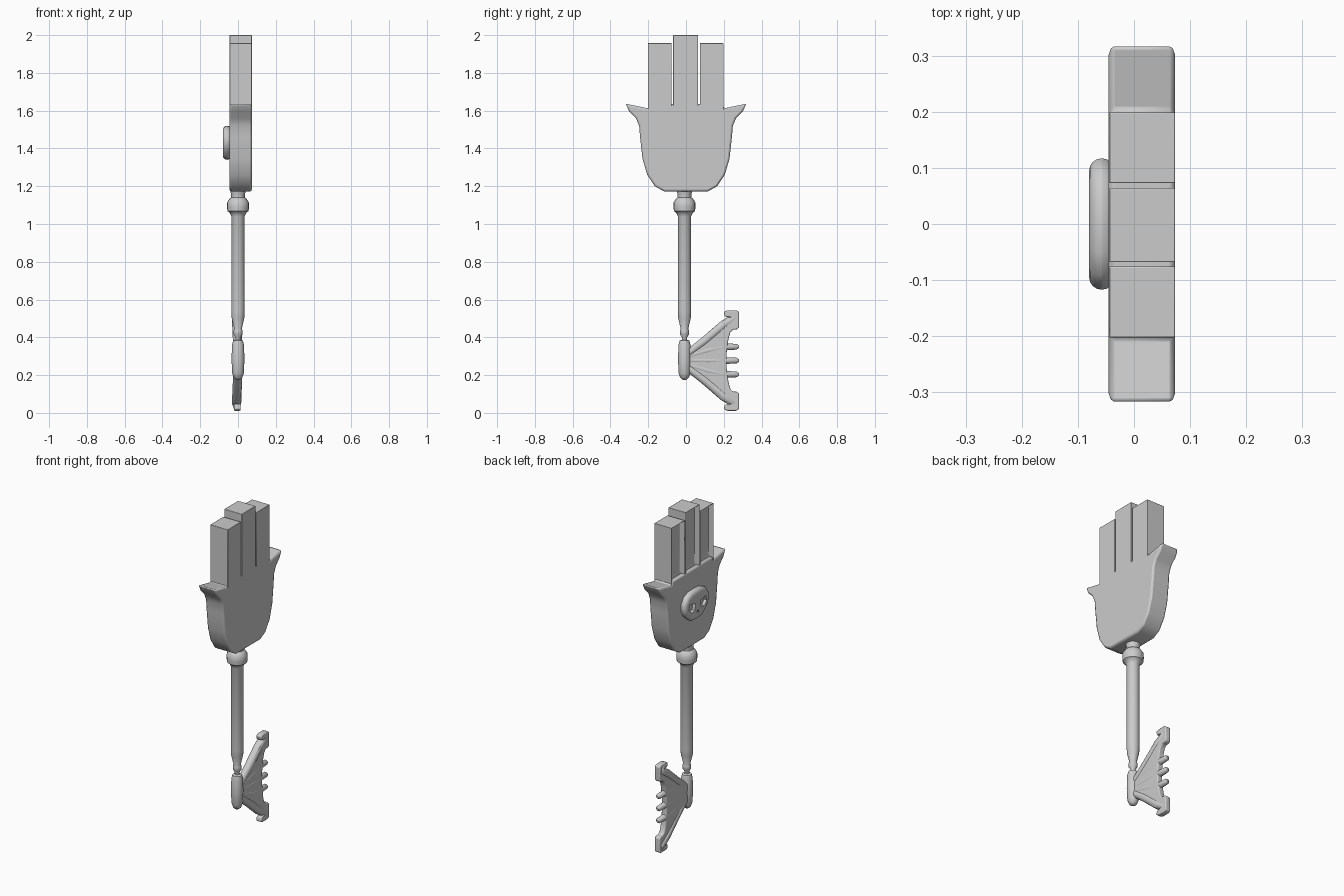
import bpy, bmesh, math
from mathutils import Vector

if "Cube" in bpy.data.objects:
    bpy.data.objects.remove(bpy.data.objects["Cube"], do_unlink=True)

grey = bpy.data.materials.new("plain_grey")
grey.use_nodes = True
COLOUR = (0.6, 0.6, 0.6, 1)
grey.diffuse_color = COLOUR
grey.node_tree.nodes["Principled BSDF"].inputs["Base Color"].default_value = COLOUR


def make_object(name, bm):
    bmesh.ops.recalc_face_normals(bm, faces=bm.faces)
    mesh = bpy.data.meshes.new(name)
    bm.to_mesh(mesh)
    bm.free()
    obj = bpy.data.objects.new(name, mesh)
    bpy.context.collection.objects.link(obj)
    mesh.materials.append(grey)
    return obj


def smooth(obj, angle=35):
    bpy.ops.object.select_all(action="DESELECT")
    obj.select_set(True)
    bpy.context.view_layer.objects.active = obj
    bpy.ops.object.shade_smooth_by_angle(angle=math.radians(angle))


def bevel(obj, width, segments):
    mod = obj.modifiers.new("Bevel", "BEVEL")
    mod.width, mod.segments = width, segments
    mod.limit_method, mod.angle_limit = "ANGLE", math.radians(40)


def prism(name, outline, x0, x1):
    """Extrude a (y, z) outline along x."""
    bm = bmesh.new()
    face = bm.faces.new([bm.verts.new((x0, y, z)) for y, z in outline])
    top = bmesh.ops.extrude_face_region(bm, geom=[face])["geom"]
    verts = [v for v in top if isinstance(v, bmesh.types.BMVert)]
    bmesh.ops.translate(bm, verts=verts, vec=(x1 - x0, 0, 0))
    return make_object(name, bm)


def lathe(name, profile, y, sides=20):
    """Revolve a (radius, z) profile about a vertical axis."""
    bm = bmesh.new()
    rings = [[bm.verts.new((r * math.cos(t * math.tau / sides),
                            y + r * math.sin(t * math.tau / sides), z))
              for t in range(sides)] for r, z in profile]
    for low, high in zip(rings, rings[1:]):
        for i in range(sides):
            j = (i + 1) % sides
            bm.faces.new((low[i], low[j], high[j], high[i]))
    bm.faces.new(rings[0])
    bm.faces.new(rings[-1])
    smooth(make_object(name, bm), 40)


# Palm with two pointed thumbs
BACK, FRONT = -0.045, 0.073
side = [(0.115, 1.172), (0.165, 1.2), (0.205, 1.26), (0.23, 1.344), (0.243, 1.46),
        (0.248, 1.52), (0.265, 1.56), (0.3, 1.595), (0.32, 1.637), (0.2, 1.612), (0.195, 1.635)]
palm = prism("palm", side + [(-y, z) for y, z in reversed(side)], BACK, FRONT)
bevel(palm, 0.01, 2)
smooth(palm, 30)

# Three fingers with a sunken panel on the back face
for name, y, width, top in (("right_finger", -0.139, 0.126, 1.957),
                            ("middle_finger", -0.002, 0.132, 2.0),
                            ("left_finger", 0.136, 0.126, 1.957)):
    bm = bmesh.new()
    bmesh.ops.create_cube(bm, size=1)
    low = 1.57
    for v in bm.verts:
        v.co = Vector(((BACK + FRONT) / 2 + v.co.x * (FRONT - BACK),
                       y + v.co.y * width, (low + top) / 2 + v.co.z * (top - low)))
    panel = min(bm.faces, key=lambda f: f.calc_center_median().x)
    bmesh.ops.inset_region(bm, faces=[panel], thickness=0.024)
    for v in panel.verts:
        v.co.x += 0.025
        if v.co.z < 1.7:
            v.co.z = 1.655
    # the frame edge sits on the surface, so double the rim for upright walls
    bmesh.ops.inset_region(bm, faces=[panel], thickness=0.003)
    finger = make_object(name, bm)
    bevel(finger, 0.009, 2)
    smooth(finger, 30)

# Skull badge on the back of the palm
half = [(0.0, 1.52), (0.05, 1.518), (0.092, 1.5), (0.117, 1.462), (0.117, 1.42),
        (0.098, 1.385), (0.07, 1.36), (0.045, 1.343), (0.0, 1.34)]
skull = prism("skull_badge", half + [(-y, z) for y, z in half[-2:0:-1]], -0.08, -0.035)
bevel(skull, 0.022, 4)
smooth(skull, 50)
sockets = [[(-0.022, 1.445), (-0.075, 1.455), (-0.085, 1.425), (-0.062, 1.4), (-0.03, 1.405)],
           [(0.022, 1.445), (0.075, 1.455), (0.085, 1.425), (0.062, 1.4), (0.03, 1.405)],
           [(0.0, 1.4), (0.012, 1.38), (-0.012, 1.38)]]
for i, outline in enumerate(sockets):
    cutter = prism("socket_cutter_%d" % i, outline, -0.1, -0.062)
    cutter.hide_render = True
    cutter.hide_set(True)
    cutter.display_type = "WIRE"
    cut = skull.modifiers.new("Socket", "BOOLEAN")
    cut.operation, cut.object, cut.solver = "DIFFERENCE", cutter, "EXACT"

# Shaft with collar, and the bulb below it
AXIS = -0.008
lathe("shaft", [(0.014, 0.37), (0.014, 0.4), (0.024, 0.415), (0.024, 0.435), (0.02, 0.445),
                (0.033, 0.5), (0.035, 0.54), (0.035, 1.04), (0.044, 1.06), (0.056, 1.068),
                (0.058, 1.09), (0.057, 1.115), (0.044, 1.135), (0.036, 1.14),
                (0.036, 1.155), (0.042, 1.18)], AXIS)
lathe("bulb", [(0.008, 0.175), (0.022, 0.185), (0.031, 0.21), (0.034, 0.28),
               (0.032, 0.36), (0.026, 0.382), (0.012, 0.388)], AXIS)

# Fan-shaped bit: web plate with hooked ends
MID = 0.277
edge = [(0.0, 0.05), (0.06, 0.085), (0.13, 0.155), (0.19, 0.21), (0.226, 0.24), (0.23, 0.228),
        (0.205, 0.234), (0.2, 0.258), (0.22, 0.266), (0.265, 0.266), (0.281, 0.258),
        (0.281, 0.175), (0.268, 0.165), (0.25, 0.165), (0.235, 0.15), (0.225, 0.115), (0.215, 0.04)]
edge[4] = (0.218, 0.22)
web = prism("bit_web", [(y, MID + z) for y, z in edge] +
            [(y, MID - z) for y, z in reversed(edge)], -0.021, 0.014)
bevel(web, 0.009, 3)
smooth(web, 60)


def rib(name, points, radii):
    curve = bpy.data.curves.new(name, "CURVE")
    curve.dimensions = "3D"
    curve.bevel_depth, curve.bevel_resolution = 1.0, 3
    curve.use_fill_caps = True
    curve.materials.append(grey)
    spline = curve.splines.new("POLY")
    spline.points.add(len(points) - 1)
    for p, co, r in zip(spline.points, points, radii):
        p.co, p.radius = (*co, 1), r
        
    spline.use_smooth = True
    obj = bpy.data.objects.new(name, curve)
    bpy.context.collection.objects.link(obj)


# Ribs fanning out: three short prongs and two thick outer arms
for name, dz in (("lower_prong", -0.073), ("middle_prong", 0), ("upper_prong", 0.073)):
    rib(name, [(0, 0.01, MID + dz * 0.3), (-0.003, 0.12, MID + dz * 0.75),
               (-0.004, 0.2, MID + dz), (-0.004, 0.268, MID + dz), (-0.004, 0.28, MID + dz)],
        [0.016, 0.02, 0.019, 0.016, 0.007])
for name, s in (("lower_arm", -1), ("upper_arm", 1)):
    rib(name, [(0, 0.0, MID + s * 0.03), (-0.003, 0.1, MID + s * 0.105),
               (-0.006, 0.2, MID + s * 0.19), (-0.008, 0.252, MID + s * 0.225),
               (-0.008, 0.25, MID + s * 0.25), (-0.008, 0.208, MID + s * 0.25)],
        [0.02, 0.024, 0.025, 0.025, 0.016, 0.012])
